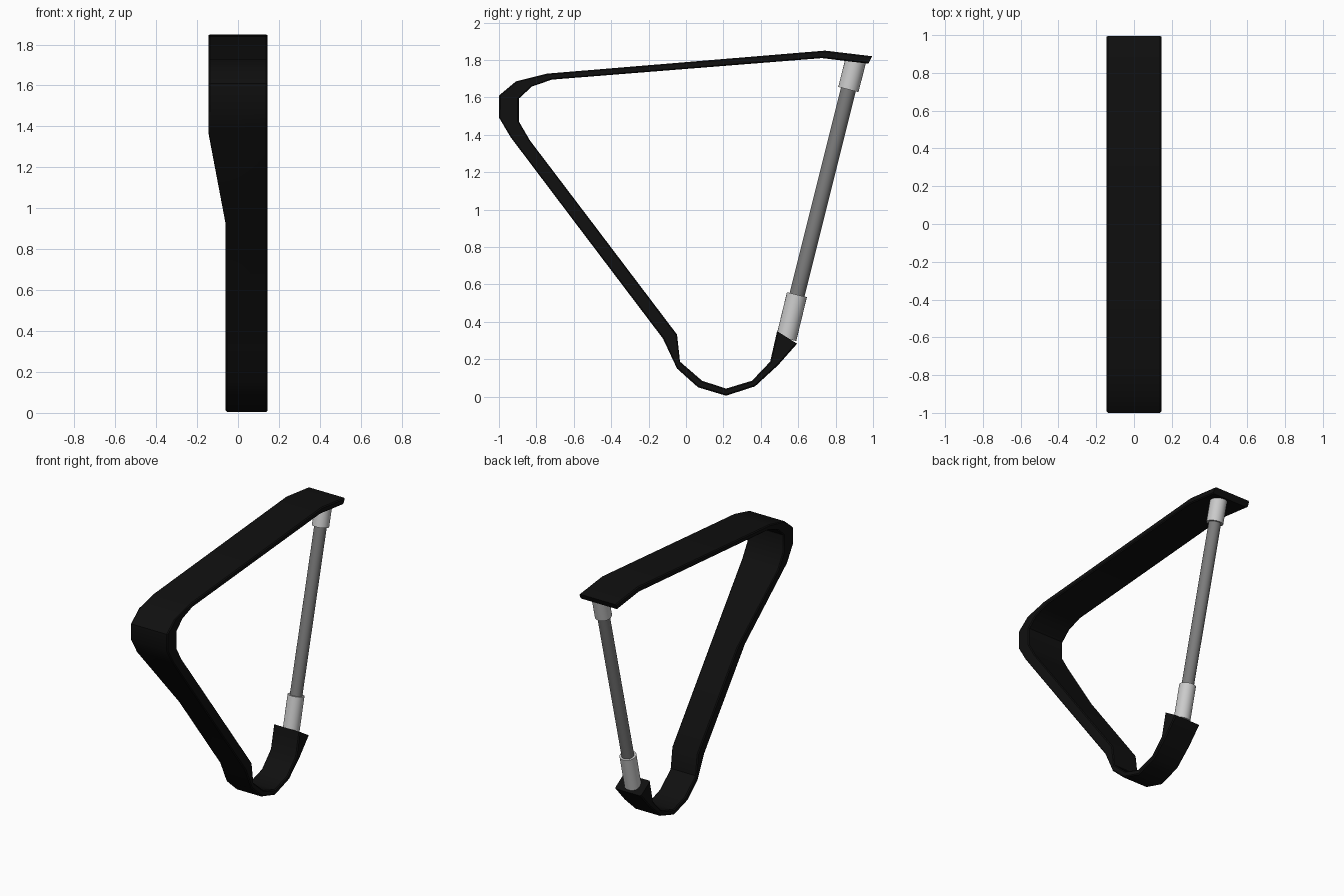
import bpy, bmesh, math
from mathutils import Vector

if "Cube" in bpy.data.objects:
    bpy.data.objects.remove(bpy.data.objects["Cube"])


def material(name, v):
    m = bpy.data.materials.new(name)
    m.diffuse_color = (v, v, v, 1)
    m.use_nodes = True
    m.node_tree.nodes["Principled BSDF"].inputs["Base Color"].default_value = m.diffuse_color
    return m


black = material("black", 0.005)
dark_grey = material("dark_grey", 0.2)
light_grey = material("light_grey", 0.6)


def smooth(ob):
    bpy.ops.object.select_all(action='DESELECT')
    ob.select_set(True)
    bpy.context.view_layer.objects.active = ob
    bpy.ops.object.shade_smooth_by_angle(angle=math.radians(35))


# Bent band stations: outer y, outer z, inner y, inner z, left edge x
W, N = -0.145, -0.06
RIGHT = 0.145
stations = [
    (0.995, 1.82, 0.975, 1.78, W),
    (0.743, 1.85, 0.727, 1.81, W),
    (-0.743, 1.727, -0.717, 1.695, W),
    (-0.91, 1.685, -0.824, 1.658, W),
    (-1.0, 1.61, -0.893, 1.594, W),
    (-1.0, 1.492, -0.893, 1.47, W),
    (-0.936, 1.385, -0.834, 1.369, W),
    (-0.585, 0.92, -0.494, 0.921, N),
    (-0.123, 0.31, -0.048, 0.332, N),
    (-0.048, 0.15, -0.032, 0.187, N),
    (0.064, 0.05, 0.086, 0.085, N),
    (0.214, 0.005, 0.214, 0.043, N),
    (0.369, 0.055, 0.353, 0.085, N),
    (0.492, 0.168, 0.45, 0.187, N),
    (0.594, 0.283, 0.487, 0.35, N),
]
bm = bmesh.new()
rings = []
for oy, oz, iy, iz, left in stations:
    o, i, c = Vector((0, oy, oz)), Vector((0, iy, iz)), 0.007
    d = (i - o).normalized() * c
    # Section with small chamfered corners
    pts = []
    for x, s in ((left, 1), (RIGHT, -1)):
        side = [(x + s * c, o), (x, o + d), (x, i - d), (x + s * c, i)]
        pts += side if s == 1 else side[::-1]
    rings.append([bm.verts.new((x, p.y, p.z)) for x, p in pts])
for a, b in zip(rings, rings[1:]):
    for k in range(8):
        n = (k + 1) % 8
        bm.faces.new((a[k], a[n], b[n], b[k]))
bm.faces.new(rings[0])
bm.faces.new(rings[-1])
bmesh.ops.recalc_face_normals(bm, faces=bm.faces)
mesh = bpy.data.meshes.new("bent_frame")
bm.to_mesh(mesh)
bm.free()
frame = bpy.data.objects.new("bent_frame", mesh)
bpy.context.collection.objects.link(frame)
mesh.materials.append(black)
smooth(frame)


# Strut between the open ends of the band
def rod(name, a, b, r, mat):
    a, b = Vector((0.042, *a)), Vector((0.042, *b))
    bpy.ops.mesh.primitive_cylinder_add(vertices=24, radius=r, depth=(b - a).length,
                                        location=(a + b) / 2)
    ob = bpy.context.object
    ob.name = name
    ob.rotation_euler = (b - a).to_track_quat('Z', 'Y').to_euler()
    ob.data.materials.append(mat)
    smooth(ob)


rod("strut_tube", (0.57, 0.45), (0.89, 1.73), 0.041, dark_grey)
rod("lower_collar", (0.536, 0.31), (0.593, 0.545), 0.055, light_grey)
rod("upper_collar", (0.868, 1.642), (0.908, 1.80), 0.056, light_grey)
